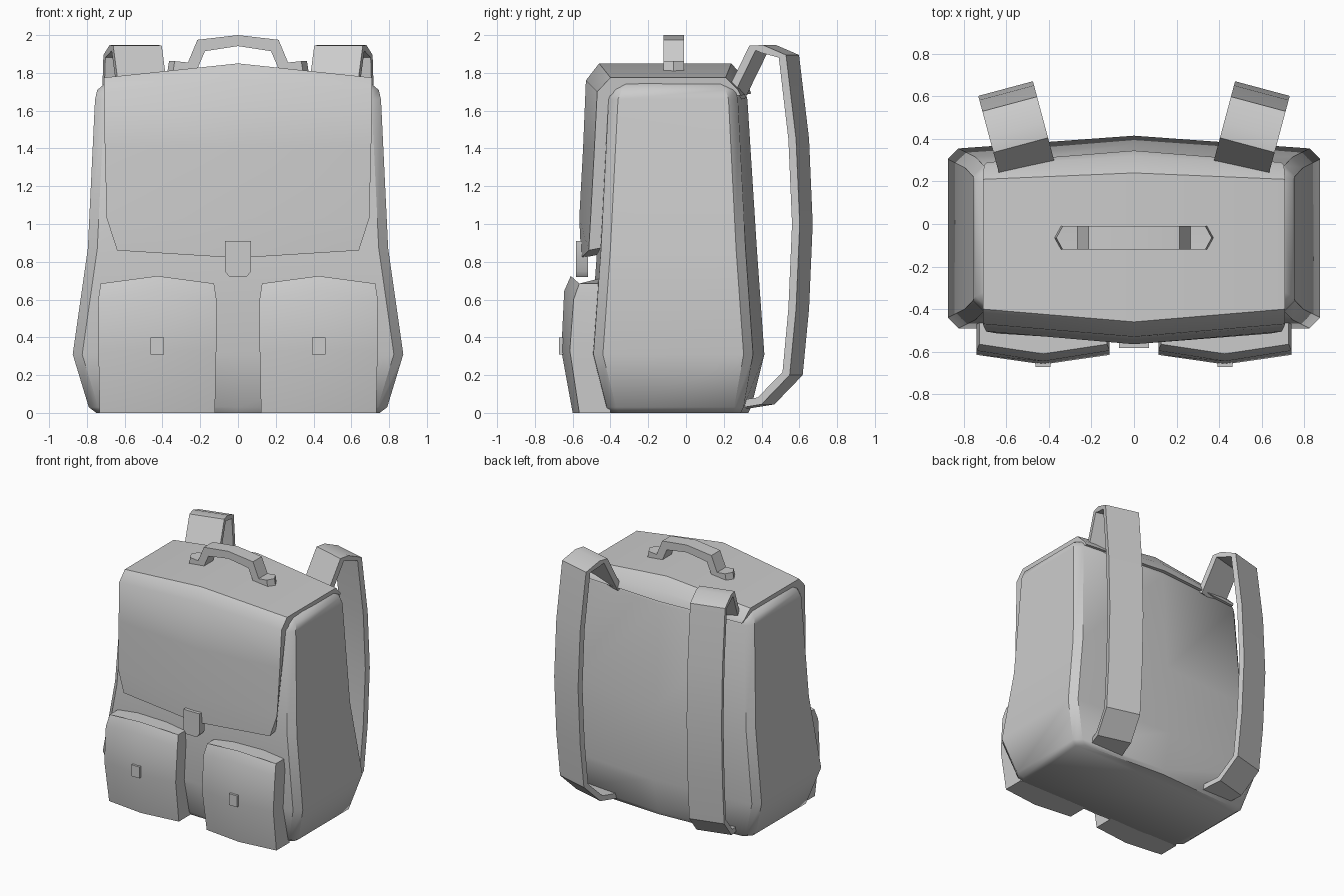
import bpy, bmesh, math

if "Cube" in bpy.data.objects:
    bpy.data.objects.remove(bpy.data.objects["Cube"])


def loft(name, rings, angle=40):
    """Skin closed rings of equal length, cap both ends, shade smooth."""
    bm = bmesh.new()
    loops = [[bm.verts.new(p) for p in r] for r in rings]
    n = len(loops[0])
    for a, b in zip(loops, loops[1:]):
        for i in range(n):
            j = (i + 1) % n
            bm.faces.new((a[i], a[j], b[j], b[i]))
    bm.faces.new(loops[0])
    bm.faces.new(loops[-1])
    bmesh.ops.recalc_face_normals(bm, faces=bm.faces)
    me = bpy.data.meshes.new(name)
    bm.to_mesh(me)
    bm.free()
    ob = bpy.data.objects.new(name, me)
    bpy.context.collection.objects.link(ob)
    bpy.ops.object.select_all(action='DESELECT')
    ob.select_set(True)
    bpy.context.view_layer.objects.active = ob
    bpy.ops.object.shade_smooth_by_angle(angle=math.radians(angle))
    return ob


# Body: stacked cross-sections with chamfered corners and bulged front/back
def body_ring(z, w, yf, yb, bulge, c=0.05):
    half = [(w - c, yf), (w, yf + c), (w, yb - c), (w - c, yb)]
    pts = [(0, yf - 0.02)] + half + [(0, yb + bulge)] + [(-x, y) for x, y in half[::-1]]
    return [(x, y, z) for x, y in pts]


loft("bag_body", [body_ring(*r) for r in (
    (0.0, 0.75, -0.40, 0.29, 0.04),
    (0.03, 0.79, -0.42, 0.305, 0.04),
    (0.31, 0.875, -0.49, 0.355, 0.06),
    (0.87, 0.795, -0.45, 0.315, 0.06),
    (1.66, 0.757, -0.41, 0.275, 0.05),
    (1.71, 0.745, -0.39, 0.26, 0.05),
    (1.755, 0.69, -0.36, 0.22, 0.04))])

# Flap: outer profile over the top and down the front, closed by an inner one
centre = [(0.345, 1.69), (0.32, 1.76), (0.24, 1.85), (-0.46, 1.85), (-0.53, 1.76),
          (-0.545, 1.40), (-0.565, 1.03), (-0.555, 0.82),
          (-0.45, 0.84), (-0.42, 1.03), (-0.40, 1.65), (0.24, 1.69)]
edge = [(0.69, 0.29, 1.68), (0.705, 0.275, 1.71), (0.71, 0.21, 1.775),
        (0.71, -0.40, 1.775), (0.71, -0.47, 1.70),
        (0.705, -0.485, 1.40), (0.695, -0.505, 1.03), (0.64, -0.515, 0.86),
        (0.64, -0.44, 0.875), (0.695, -0.42, 1.03), (0.71, -0.38, 1.65), (0.69, 0.22, 1.68)]
loft("front_flap", [[(-x, y, z) for x, y, z in edge],
                    [(0, y, z) for y, z in centre], edge])


# Front pockets with small tabs
def pocket_ring(cx, w, ye, yc, ze, zc):
    return [(cx - w, -0.40, ze), (cx - w, ye, ze), (cx, yc, zc),
            (cx + w, ye, ze), (cx + w, -0.40, ze), (cx, -0.40, zc)]


for side, s in (("left", -1), ("right", 1)):
    cx = s * 0.427
    loft("pocket_" + side, [pocket_ring(cx, *r) for r in (
        (0.305, -0.565, -0.60, 0.0, 0.0),
        (0.312, -0.615, -0.66, 0.33, 0.33),
        (0.313, -0.595, -0.645, 0.60, 0.645),
        (0.300, -0.565, -0.61, 0.685, 0.725))], 50)
    box = [(cx - 0.035, 0.31), (cx + 0.035, 0.31), (cx + 0.035, 0.40), (cx - 0.035, 0.40)]
    loft("pocket_tab_" + side, [[(x, y, z) for x, z in box] for y in (-0.672, -0.62)])

# Buckle strap on the flap
tab = [(-0.07, 0.91), (-0.07, 0.75), (-0.045, 0.72), (0.045, 0.72), (0.07, 0.75), (0.07, 0.91)]
loft("flap_buckle", [[(x, y, z) for x, z in tab] for y in (-0.583, -0.52)])


# Carry handle: arch profile extruded in y with pointed feet
def handle_ring(y, tip):
    outer = [(0.215, 1.975), (0.265, 1.855), (tip - 0.01, 1.862), (tip, 1.80)]
    inner = [(0.22, 1.81), (0.175, 1.915)]
    half = outer + inner
    pts = [(0, 2.0)] + half + [(0, 1.942)] + [(-x, z) for x, z in half[::-1]]
    return [(x, y, z) for x, z in pts]


loft("carry_handle", [handle_ring(-0.12, 0.345), handle_ring(-0.065, 0.375),
                      handle_ring(-0.01, 0.345)], 25)

# Shoulder straps: flat band along a path in a plane turned outwards
path = [(-0.01, 1.68), (0.125, 1.945), (0.20, 1.947), (0.325, 1.895), (0.38, 1.45),
        (0.40, 1.0), (0.38, 0.55), (0.345, 0.20), (0.19, 0.045), (0.03, 0.02)]
T, W = 0.042, 0.133
sn, cs = math.sin(math.radians(15)), math.cos(math.radians(15))
inner = []
for i, (u, z) in enumerate(path):
    a, b = path[max(i - 1, 0)], path[min(i + 1, len(path) - 1)]
    du, dz = b[0] - a[0], b[1] - a[1]
    l = math.hypot(du, dz)
    inner.append((u + dz / l * T, z - du / l * T))
for side, s in (("left", -1), ("right", 1)):
    rings = []
    for o, q in zip(path, inner):
        rings.append([(s * (0.5 + u * sn + v * cs), 0.25 + u * cs - v * sn, z)
                      for (u, z), v in ((o, -W), (o, W), (q, W), (q, -W))])
    loft("shoulder_strap_" + side, rings, 35)
